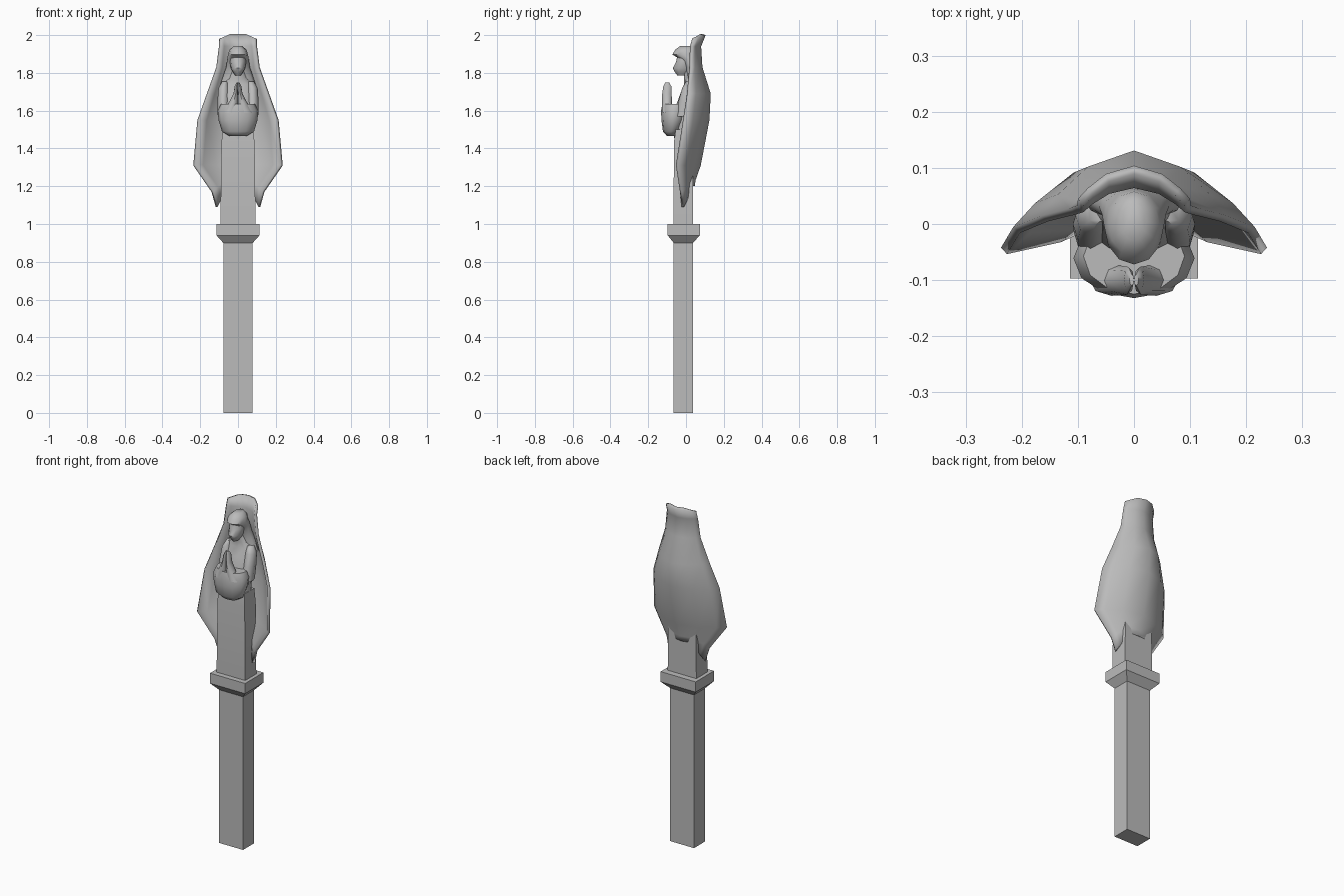
import bpy, bmesh, math

cube = bpy.data.objects.get("Cube")
if cube:
    bpy.data.objects.remove(cube, do_unlink=True)

stone = bpy.data.materials.new("grey stone")
stone.use_nodes = True
stone.diffuse_color = (0.5, 0.5, 0.5, 1)
stone.node_tree.nodes["Principled BSDF"].inputs["Base Color"].default_value = (0.5, 0.5, 0.5, 1)


def finish(name, bm, angle):
    """Turn a bmesh into a shaded stone object."""
    mesh = bpy.data.meshes.new(name)
    bm.to_mesh(mesh)
    bm.free()
    mesh.materials.append(stone)
    obj = bpy.data.objects.new(name, mesh)
    bpy.context.collection.objects.link(obj)
    bpy.ops.object.select_all(action="DESELECT")
    obj.select_set(True)
    bpy.context.view_layer.objects.active = obj
    bpy.ops.object.shade_smooth_by_angle(angle=math.radians(angle))
    return obj


def loft(name, rings, sides=12, angle=50, side=1):
    """Skin horizontal rings given as (x, y_front, y_back, z, half_width)."""
    bm = bmesh.new()
    grow = math.sqrt(2) if sides == 4 else 1
    loops = []
    for x, front, back, z, half in rings:
        loop = []
        for i in range(sides):
            a = 2 * math.pi * (i + 0.5) / sides if sides == 4 else 2 * math.pi * i / sides
            loop.append(bm.verts.new((side * x + grow * half * math.cos(a),
                                      (front + back) / 2 + grow * (back - front) / 2 * math.sin(a), z)))
        loops.append(loop)
    for low, high in zip(loops, loops[1:]):
        for i in range(sides):
            j = (i + 1) % sides
            bm.faces.new((low[i], low[j], high[j], high[i]))
    bm.faces.new(loops[0][::-1])
    bm.faces.new(loops[-1])
    bmesh.ops.recalc_face_normals(bm, faces=bm.faces)
    return finish(name, bm, angle)


# Square pillar and its flared capital
loft("pillar", [(0, -.065, .037, 0, .078), (0, -.065, .037, .91, .078)], 4, 30)
loft("capital", [(0, -.065, .037, .9, .078), (0, -.097, .073, .94, .114),
                 (0, -.097, .073, 1, .114)], 4, 30)

# Robe and upper body
loft("robe", [(0, -.066, .037, 1, .093), (0, -.064, .037, 1.43, .088),
              (0, -.055, .037, 1.5, .08)], 4, 30)
loft("torso", [(0, -.06, .04, 1.42, .08), (0, -.07, .06, 1.58, .085),
               (0, -.03, .07, 1.69, .095), (0, -.01, .07, 1.74, .088),
               (0, -.01, .06, 1.77, .05), (0, -.015, .05, 1.82, .03)])

# Draped sleeves, arms and praying hands
loft("draped_sleeves", [(0, -.1, -.06, 1.465, .045), (0, -.122, -.03, 1.49, .085),
                        (0, -.13, 0, 1.55, .103), (0, -.132, .01, 1.6, .108),
                        (0, -.125, .01, 1.635, .09)], 12)
for label, s in (("left", 1), ("right", -1)):
    loft(label + "_upper_arm", [(.075, -.06, .03, 1.57, .032), (.078, -.04, .04, 1.65, .031),
                                (.076, -.02, .05, 1.72, .028), (.068, 0, .045, 1.755, .016)], 8, 60, s)
    loft(label + "_hand", [(.04, -.128, -.07, 1.59, .04), (.025, -.127, -.074, 1.64, .025),
                           (.012, -.126, -.076, 1.69, .012), (.009, -.12, -.078, 1.73, .009),
                           (.004, -.11, -.09, 1.75, .004)], 8, 60, s)

# Bowed face and the veil around it
loft("face", [(0, -.045, .01, 1.785, .014), (0, -.06, .03, 1.805, .028),
              (0, -.07, .04, 1.825, .038), (0, -.052, .04, 1.86, .043),
              (0, -.045, .04, 1.895, .04)])
loft("veil", [(0, .005, .085, 1.72, .1), (0, .005, .08, 1.78, .08),
              (0, -.005, .07, 1.83, .063), (0, -.03, .065, 1.872, .057),
              (0, -.072, .062, 1.897, .053), (0, -.058, .058, 1.922, .045),
              (0, -.03, .04, 1.943, .022)], 12, 55)


def cloak():
    """Curved shell: rows of (z, half_width, spine_y, edge_y, centre_rise)."""
    rows = [(1.98, .1, .104, .045, .02), (1.94, .101, .08, .033, 0),
            (1.83, .115, .087, .028, 0), (1.69, .165, .131, .015, 0),
            (1.55, .215, .124, -.005, 0), (1.31, .237, .078, -.042, 0),
            (1.17, .14, .05, -.02, .06), (1.09, .118, .047, -.01, .11)]
    columns = [-1, -.82, -.5, 0, .5, .82, 1]
    bm = bmesh.new()
    grid = []
    for z, half, spine, edge, rise in rows:
        grid.append([bm.verts.new((half * t, spine + (edge - spine) * t * t,
                                   z + rise * min(1, (1 - abs(t)) * 2))) for t in columns])
    for top, low in zip(grid, grid[1:]):
        for i in range(len(columns) - 1):
            bm.faces.new((top[i], top[i + 1], low[i + 1], low[i]))
    bm.normal_update()
    if sum(f.normal.y for f in bm.faces) < 0:
        bmesh.ops.reverse_faces(bm, faces=bm.faces)
    obj = finish("cloak", bm, 40)
    shell = obj.modifiers.new("thickness", "SOLIDIFY")
    shell.thickness = 0.016
    shell.offset = -1
    # Thickness must come before the shading pass
    while obj.modifiers[0] != shell and obj.modifiers.find("thickness") > 0:
        obj.modifiers.move(obj.modifiers.find("thickness"), 0)


cloak()
